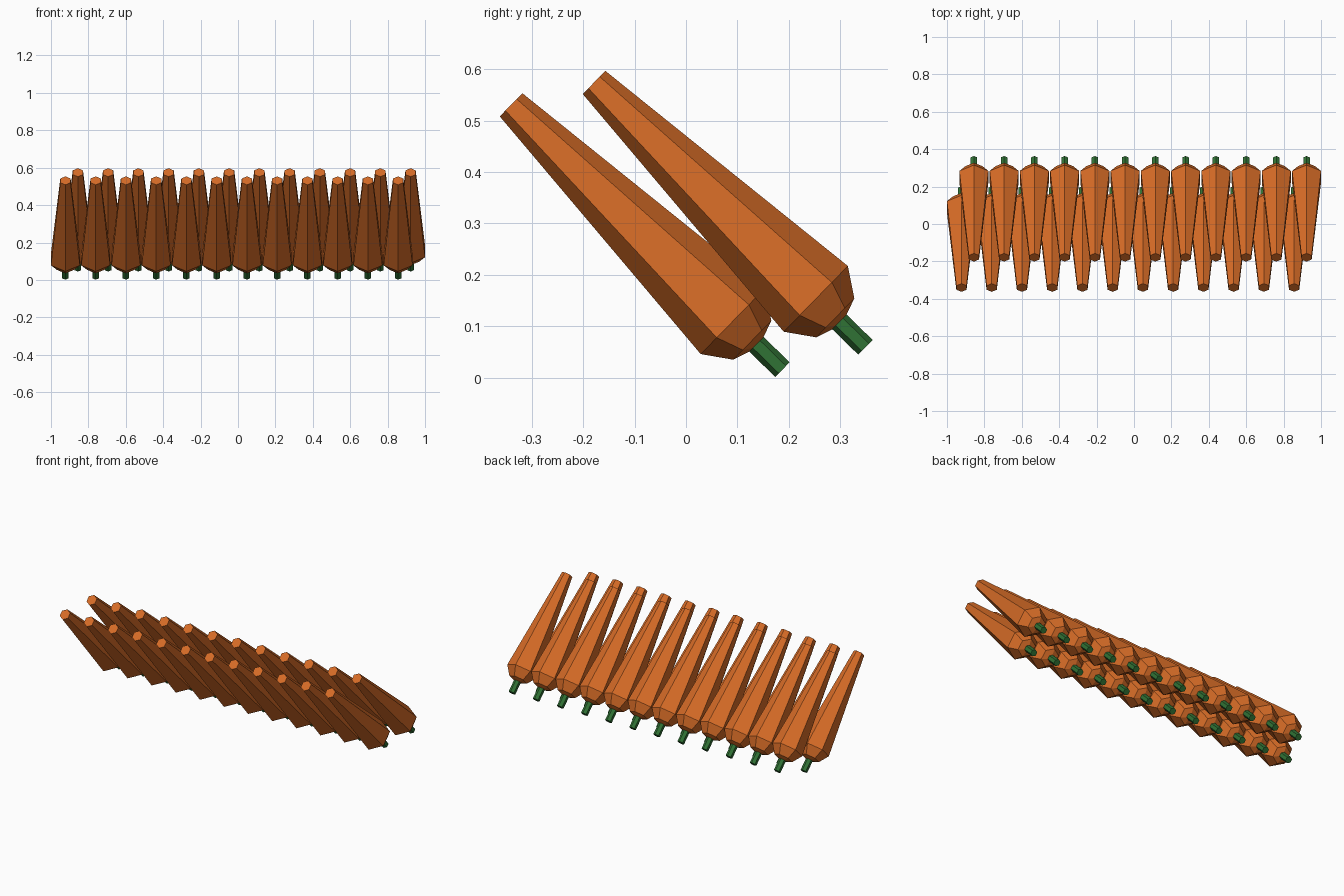
import bpy, bmesh, math

if "Cube" in bpy.data.objects:
    bpy.data.objects.remove(bpy.data.objects["Cube"])

SIDES = 6
COUNT = 12
SPACING = 0.1617
TILT = math.radians(-134.3)   # root tips point up and forward, stems down and back


def material(name, color):
    m = bpy.data.materials.new(name)
    m.diffuse_color = color
    m.use_nodes = True
    m.node_tree.nodes["Principled BSDF"].inputs["Base Color"].default_value = m.diffuse_color
    return m


def lathe(name, profile, mat):
    """Six-sided solid from (distance along axis, radius) rings, capped at both ends."""
    bm = bmesh.new()
    rings = []
    for d, r in profile:
        angles = [math.pi / 2 + 2 * math.pi * k / SIDES for k in range(SIDES)]
        rings.append([bm.verts.new((r * math.cos(a), r * math.sin(a), d)) for a in angles])
    for low, high in zip(rings, rings[1:]):
        for k in range(SIDES):
            n = (k + 1) % SIDES
            bm.faces.new((low[k], low[n], high[n], high[k]))
    bm.faces.new(rings[0][::-1])
    bm.faces.new(rings[-1])
    bmesh.ops.recalc_face_normals(bm, faces=bm.faces)
    mesh = bpy.data.meshes.new(name)
    bm.to_mesh(mesh)
    bm.free()
    mesh.materials.append(mat)
    return mesh


orange = material("carrot_orange", (0.68, 0.15, 0.02, 1))
green = material("stem_green", (0.03, 0.17, 0.035, 1))

# Shared meshes, measured from the narrow tip
root = lathe("carrot_root", [(0, 0.0315), (0.603, 0.0894), (0.656, 0.053), (0.669, 0.015)], orange)
stem = lathe("carrot_stem", [(0.655, 0.02), (0.738, 0.02)], green)

# Two staggered rows: (row name, first x, tip y, tip z)
rows = [("front", -0.9226, -0.3405, 0.531), ("back", -0.856, -0.179, 0.5745)]
for row, x0, y, z in rows:
    for i in range(COUNT):
        for part, mesh in (("root", root), ("stem", stem)):
            ob = bpy.data.objects.new(f"{row}_carrot_{part}_{i + 1}", mesh)
            ob.location = (x0 + i * SPACING, y, z)
            ob.rotation_euler = (TILT, 0, 0)
            bpy.context.collection.objects.link(ob)
